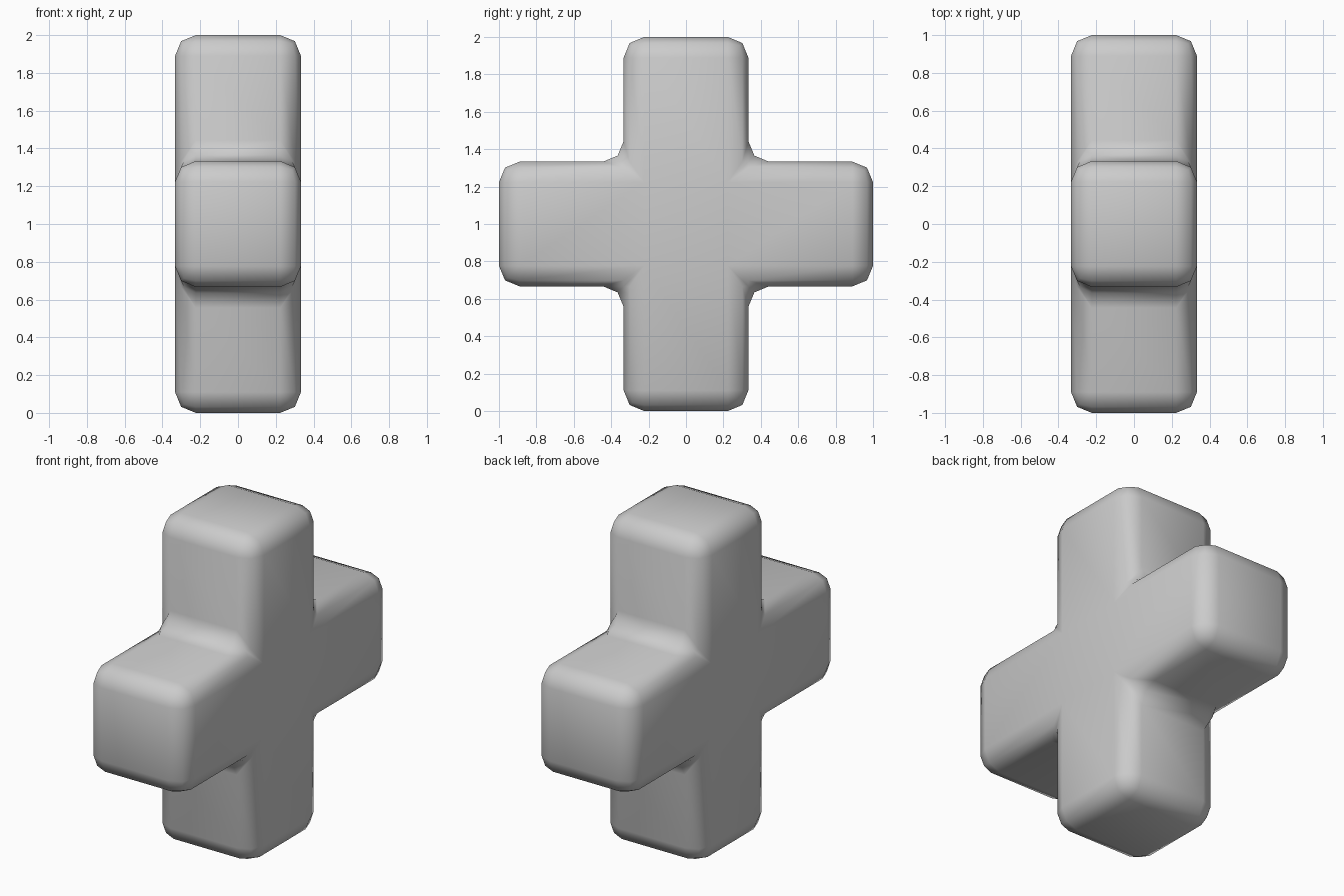
import bpy, bmesh
from mathutils import Vector

if "Cube" in bpy.data.objects:
    bpy.data.objects.remove(bpy.data.objects["Cube"])

T = 1 / 3      # half thickness of every arm
ARM = 2 / 3    # arm length beyond the core

# Core cube with four arms extruded along y and z
bm = bmesh.new()
bmesh.ops.create_cube(bm, size=2 * T)
bm.normal_update()
for d in (Vector((0, 1, 0)), Vector((0, -1, 0)), Vector((0, 0, 1)), Vector((0, 0, -1))):
    face = max(bm.faces, key=lambda f: f.calc_center_median().dot(d))
    ext = bmesh.ops.extrude_discrete_faces(bm, faces=[face])["faces"][0]
    bmesh.ops.translate(bm, verts=ext.verts[:], vec=d * ARM)
    bm.normal_update()
bmesh.ops.translate(bm, verts=bm.verts[:], vec=(0, 0, 1))
bmesh.ops.recalc_face_normals(bm, faces=bm.faces[:])

mesh = bpy.data.meshes.new("plus_block")
bm.to_mesh(mesh)
bm.free()
block = bpy.data.objects.new("plus_block", mesh)
bpy.context.collection.objects.link(block)
for p in mesh.polygons:
    p.use_smooth = True

# Two-step rounding on all outer and inner edges
bevel = block.modifiers.new("rounding", 'BEVEL')
bevel.width = 0.11
bevel.segments = 2
bevel.limit_method = 'ANGLE'
